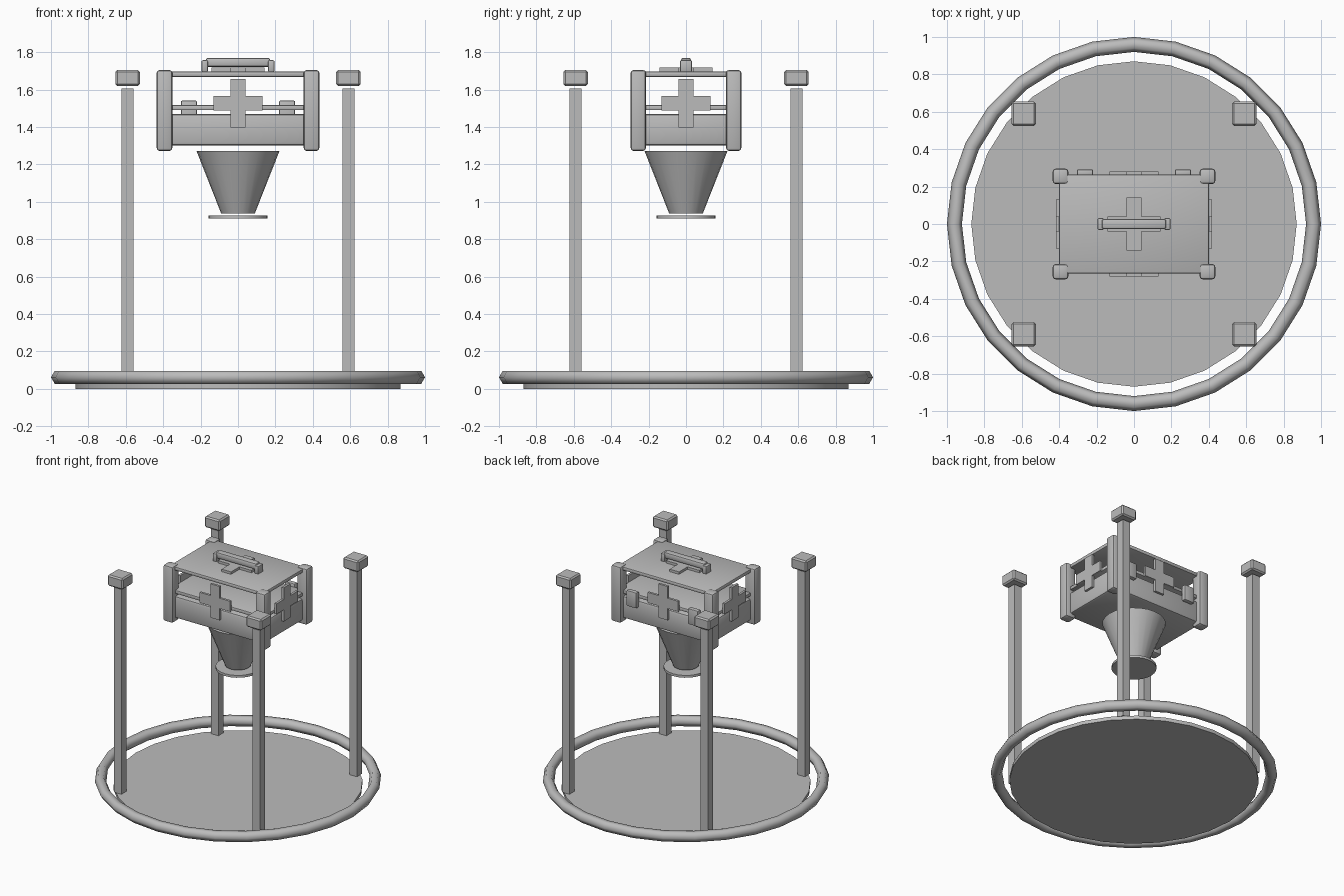
import bpy, bmesh, math
from mathutils import Matrix, Vector

if "Cube" in bpy.data.objects:
    bpy.data.objects.remove(bpy.data.objects["Cube"])

grey = bpy.data.materials.new("plain grey")
grey.diffuse_color = (0.5, 0.5, 0.5, 1)
grey.use_nodes = True
grey.node_tree.nodes["Principled BSDF"].inputs["Base Color"].default_value = grey.diffuse_color


def finish(name, bm, angle=35):
    bmesh.ops.recalc_face_normals(bm, faces=bm.faces)
    me = bpy.data.meshes.new(name)
    bm.to_mesh(me)
    bm.free()
    me.materials.append(grey)
    for p in me.polygons:
        p.use_smooth = True
    me.set_sharp_from_angle(angle=math.radians(angle))
    ob = bpy.data.objects.new(name, me)
    bpy.context.collection.objects.link(ob)
    return ob


def box(name, x, y, z, bevel=0.0, segments=2):
    """Box from (min, max) ranges, with optional rounded edges."""
    bm = bmesh.new()
    bmesh.ops.create_cube(bm, size=1)
    for v in bm.verts:
        v.co = Vector([r[0] + (c + 0.5) * (r[1] - r[0]) for r, c in zip((x, y, z), v.co)])
    if bevel:
        bmesh.ops.bevel(bm, geom=bm.edges[:], offset=bevel, segments=segments,
                        profile=0.5, affect='EDGES')
    return finish(name, bm)


def frustum(name, r0, r1, z0, z1, sides):
    bm = bmesh.new()
    bmesh.ops.create_cone(bm, cap_ends=True, segments=sides, radius1=r0, radius2=r1,
                          depth=z1 - z0, matrix=Matrix.Translation((0, 0, (z0 + z1) / 2)))
    return finish(name, bm)


def cross(name, matrix, thick, a=0.13, b=0.04):
    """Plus-shaped plate in local XY, extruded along local +Z."""
    bm = bmesh.new()
    pts = [(a, -b), (a, b), (b, b), (b, a), (-b, a), (-b, b),
           (-a, b), (-a, -b), (-b, -b), (-b, -a), (b, -a), (b, -b)]
    face = bm.faces.new([bm.verts.new((x, y, 0)) for x, y in pts])
    ext = bmesh.ops.extrude_face_region(bm, geom=[face])
    top = [g for g in ext["geom"] if isinstance(g, bmesh.types.BMVert)]
    bmesh.ops.translate(bm, verts=top, vec=(0, 0, thick))
    bmesh.ops.transform(bm, matrix=matrix, verts=bm.verts)
    return finish(name, bm)


# Base disc and surrounding ring
frustum("base_disc", 0.87, 0.87, 0, 0.028, 28)
bm = bmesh.new()
N, M, R, r = 28, 6, 0.96, 0.04
rings = []
for i in range(N):
    t = 2 * math.pi * i / N
    rings.append([bm.verts.new(((R + r * math.cos(p)) * math.cos(t),
                                (R + r * math.cos(p)) * math.sin(t),
                                0.062 + r * math.sin(p)))
                  for p in (2 * math.pi * j / M for j in range(M))])
for i in range(N):
    for j in range(M):
        a, b = rings[i], rings[(i + 1) % N]
        bm.faces.new((a[j], b[j], b[(j + 1) % M], a[(j + 1) % M]))
finish("base_ring", bm, 80)

# Posts with caps, and the case's corner guards
for sx, sx_name in ((-1, "left"), (1, "right")):
    for sy, sy_name in ((-1, "front"), (1, "back")):
        tag = f"{sy_name}_{sx_name}"

        def around(c, h):
            return (c - h, c + h)
        px, py = 0.59 * sx, 0.59 * sy
        box("post_" + tag, around(px, 0.032), around(py, 0.032), (0.028, 1.605))
        box("post_cap_" + tag, around(px, 0.065), around(py, 0.065), (1.62, 1.705), 0.01, 1)
        box("corner_guard_" + tag, around(0.393 * sx, 0.042), around(0.255 * sy, 0.041),
            (1.272, 1.705), 0.016)

# Case: lower body, seam plate and lid
box("case_body", (-0.4, 0.4), (-0.262, 0.262), (1.3, 1.47), 0.018)
box("case_seam", (-0.4, 0.4), (-0.262, 0.262), (1.49, 1.517), 0.006)
box("case_lid", (-0.4, 0.4), (-0.265, 0.265), (1.668, 1.698), 0.01)

# Crosses on the four sides and a flat one under the handle
stand = Matrix.Rotation(math.pi / 2, 4, 'X')
for k, (name, off) in enumerate((("front", 0.262), ("right", 0.4),
                                 ("back", 0.262), ("left", 0.4))):
    m = (Matrix.Translation((0, 0, 1.527)) @ Matrix.Rotation(k * math.pi / 2, 4, 'Z')
         @ Matrix.Translation((0, -off, 0)) @ stand)
    cross("cross_" + name, m, 0.018)
cross("cross_top", Matrix.Translation((0, 0, 1.696)), 0.021, 0.142)

# Hinges on the back
for s, name in ((-1, "left"), (1, "right")):
    box("hinge_" + name, (0.262 * s - 0.043, 0.262 * s + 0.043), (0.255, 0.292),
        (1.42, 1.542), 0.008)

# Carrying handle
for s, name in ((-1, "left"), (1, "right")):
    box("handle_mount_" + name, (0.178 * s - 0.017, 0.178 * s + 0.017), (-0.032, 0.032),
        (1.695, 1.757), 0.007)
box("handle_grip", (-0.172, 0.172), (-0.027, 0.027), (1.722, 1.77), 0.012)

# Funnel beneath the case and its small foot plate
frustum("funnel", 0.09, 0.222, 0.938, 1.272, 24)
frustum("funnel_foot", 0.157, 0.157, 0.91, 0.928, 24)
